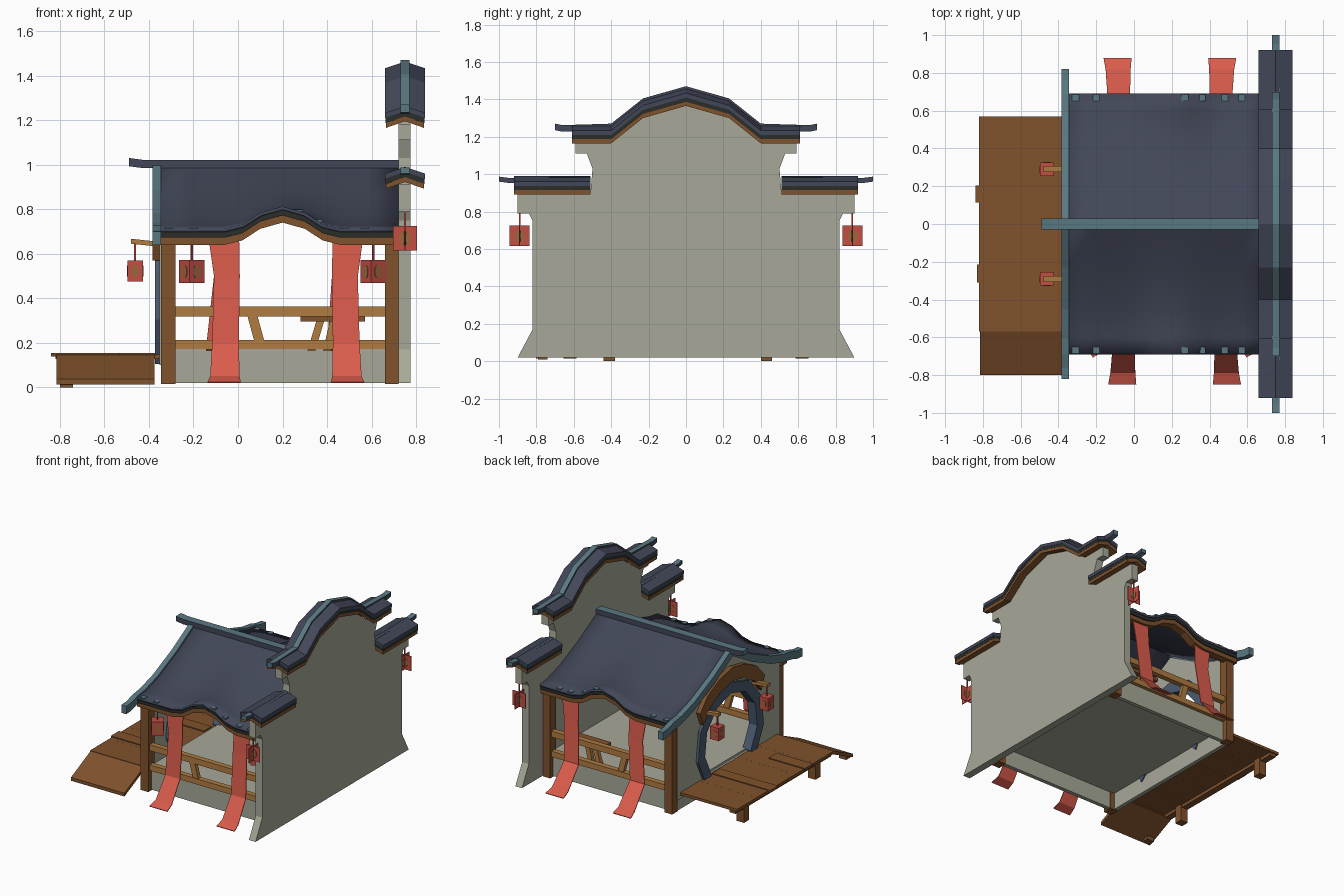
import bpy, bmesh, math
from mathutils import Matrix

if "Cube" in bpy.data.objects:
    bpy.data.objects.remove(bpy.data.objects["Cube"])


def mat(name, r, g, b):
    m = bpy.data.materials.new(name)
    lin = [((c / 255 + 0.055) / 1.055) ** 2.4 for c in (r, g, b)]
    m.diffuse_color = (*lin, 1)
    m.use_nodes = True
    m.node_tree.nodes["Principled BSDF"].inputs["Base Color"].default_value = m.diffuse_color
    return m


PLASTER = mat("plaster", 167, 169, 152)
WOOD = mat("brown wood", 128, 82, 44)
TAN = mat("light wood", 176, 124, 66)
SLATE = mat("slate tile", 66, 71, 88)
TEAL = mat("teal trim", 90, 120, 130)
DARK = mat("dark underlay", 42, 45, 42)
RED = mat("red cloth", 218, 92, 76)
LANTERN = mat("lantern red", 196, 78, 68)
GOLD = mat("dull gold", 158, 102, 62)
RING = mat("gate blue", 74, 90, 112)


def mesh(name, verts, faces, *mats):
    me = bpy.data.meshes.new(name)
    me.from_pydata(verts, [], faces)
    for m in mats:
        me.materials.append(m)
    bm = bmesh.new()
    bm.from_mesh(me)
    bmesh.ops.recalc_face_normals(bm, faces=bm.faces)
    bm.to_mesh(me)
    bm.free()
    ob = bpy.data.objects.new(name, me)
    bpy.context.collection.objects.link(ob)
    return ob


def sweep(name, path, section, axis, *mats, centre=0.0):
    """Carry a closed (across, dz) section along a path of (along, z)."""
    n, verts = len(section), []
    for u, z in path:
        for v, dz in section:
            verts.append((u, v + centre, z + dz) if axis == 'x' else (v + centre, u, z + dz))
    faces = [tuple(range(n)), tuple(range(len(verts) - n, len(verts)))]
    for i in range(len(path) - 1):
        for j in range(n):
            k = (j + 1) % n
            faces.append((i * n + j, i * n + k, i * n + n + k, i * n + n + j))
    return mesh(name, verts, faces, *mats)


def slab(name, outline, x0, x1, m):
    """Extrude a y-z outline from x0 to x1."""
    return sweep(name, [(x0, 0), (x1, 0)], outline, 'x', m)


def rect(v0, v1, z0, z1):
    return [(v0, z0), (v0, z1), (v1, z1), (v1, z0)]


def box(name, x0, x1, y0, y1, z0, z1, m):
    return slab(name, rect(y0, y1, z0, z1), x0, x1, m)


def strut(name, x0, z0, x1, z1, y, w, m):
    h, t = w / 2, 0.015
    v = [(x + a, y + b, z) for x, z in ((x0, z0), (x1, z1))
         for a, b in ((-h, -t), (h, -t), (h, t), (-h, t))]
    return mesh(name, v, [(0, 1, 2, 3), (4, 5, 6, 7)] +
                [(i, (i + 1) % 4, (i + 1) % 4 + 4, i + 4) for i in range(4)], m)


def mirror(pts):
    """Complete a y-z half outline, given from bottom to top at y > 0."""
    return pts + [(-y, z) for y, z in reversed(pts) if y > 0]


def ridge(name, path, w, dz0, dz1, axis, centre=0.0):
    ob = sweep(name, path, rect(-w, w, dz0, dz1), axis, TEAL, SLATE, centre=centre)
    for p in ob.data.polygons:   # upright side faces are tile coloured
        p.material_index = int(abs(p.normal.y if axis == 'x' else p.normal.x) > 0.7)


# Stepped end wall
slab("end_wall", mirror([(.9, .02), (.82, .17), (.82, .75), (.84, .79), (.9, .79), (.9, .91),
                         (.51, .91), (.5, 1.03), (.53, 1.11), (.59, 1.11), (.59, 1.18),
                         (.4, 1.18), (.23, 1.31), (0, 1.38)]), .72, .775, PLASTER)


# Tiled caps on the end wall: three chevron layers and a ridge
def chevron(w, h, z, t):
    return [(-w, z), (-w, z + t), (0, z + t + h), (w, z + t), (w, z), (0, z + h)]


def wall_cap(name, path, ridge_path, top):
    sweep(name + "_wood", path, chevron(.086, .03, 0, .022), 'y', WOOD, centre=.75)
    sweep(name + "_underlay", path, chevron(.087, .03, .022, .024), 'y', DARK, centre=.75)
    sweep(name + "_tiles", path, chevron(.09, .03, .044, .024), 'y', SLATE, centre=.75)
    ridge(name + "_ridge", ridge_path, .02, .07, top, 'y', centre=.75)


hump_up = mirror([(.4, 1.165), (.23, 1.3), (0, 1.365)])
wall_cap("upper_cap", [(.61, 1.165)] + hump_up + [(-.61, 1.165)],
         [(.7, 1.165), (.66, 1.157)] + hump_up + [(-.66, 1.157), (-.7, 1.165)], .105)
for s in (-1, 1):
    wall_cap("lower_cap", [(s * .51, .892), (s * .92, .892)],
             [(s * .51, .89), (s * .95, .883), (s, .89)], .097)

# Main roof with an arched rise in both eaves
PROFILE = [(0, 1.0), (.23, .87), (.45, .77), (.6, .725), (.69, .712)]
HUMP = [(-.36, 0), (-.2, 0), (-.06, 0), (.02, .02), (.1, .072), (.2, .1), (.3, .072),
        (.38, .02), (.46, 0), (.58, 0), (.72, 0)]
rows = [(-y, z) for y, z in reversed(PROFILE)] + PROFILE[1:]
verts = [(x, y, z + h * (abs(y) / .69) ** 2) for y, z in rows for x, h in HUMP]
n = len(HUMP)
roof = mesh("main_roof", verts, [(r * n + c, r * n + c + 1, r * n + n + c + 1, r * n + n + c)
                                 for r in range(len(rows) - 1) for c in range(n - 1)], SLATE)
if roof.data.polygons[0].normal.z < 0:
    roof.data.flip_normals()
sol = roof.modifiers.new("thickness", 'SOLIDIFY')
sol.thickness, sol.offset = .015, -1
bpy.context.view_layer.objects.active = roof
roof.select_set(True)
bpy.ops.object.shade_smooth_by_angle(angle=math.radians(35))
roof.select_set(False)
for s in (-1, 1):
    sweep("eave_underlay", HUMP, rect(s * .61, s * .683, .672, .7), 'x', DARK)
    sweep("eave_beam", HUMP, rect(s * .615, s * .675, .64, .675), 'x', WOOD)
    for x in (-.31, -.2, .27, .36, .48, .57):   # eave studs
        z = .712 + {.27: .078, .36: .033}.get(x, 0)
        sweep("eave_stud", [(x - .018, z), (x + .018, z)],
              rect(s * .65, s * .685, -.004, .008), 'x', TEAL)
ridge("main_ridge", [(-.49, .998), (-.43, .99), (-.3, .99), (.72, .99)], .03, -.005, .032, 'x')
barge = PROFILE + [(.76, .69), (.82, .685)]
sweep("gable_trim", [(-y, z) for y, z in reversed(barge)] + barge[1:],
      rect(-.02, .02, -.045, .014), 'y', TEAL, centre=-.365)

# Floor on a hollow skirt, corner posts and side railings
box("floor", -.33, .73, -.6, .6, .145, .165, PLASTER)
box("front_skirt", -.345, -.315, -.6, .6, .02, .15, PLASTER)
for s in (-1, 1):
    box("side_skirt", -.33, .73, s * .62, s * .59, .02, .165, PLASTER)
    y0, y1 = sorted((s * .585, s * .655))
    box("front_post", -.345, -.28, y0, y1, .015, .66, WOOD)
    box("rear_post", .66, .72, y0, y1, .015, .66, WOOD)
    box("lower_rail", -.28, .66, s * .62 - .02, s * .62 + .02, .17, .212, TAN)
    box("upper_rail", -.28, .66, s * .62 - .02, s * .62 + .02, .318, .362, TAN)
    strut("rail_strut", .095, .21, .065, .32, s * .62, .045, TAN)
strut("bench_leg", .33, .165, .37, .3, .54, .035, TAN)
strut("bench_leg", .40, .165, .43, .3, .54, .035, TAN)
box("bench_top", .28, .57, .48, .59, .295, .32, WOOD)


# Gate wall with round opening, ring and hood
def arc(r, steps=8, cz=.365):
    return [(r * math.cos(t), cz + r * math.sin(t))
            for t in (math.radians(-42 + 264 * i / steps) for i in range(steps + 1))]


outer = [(.25, .1), (.6, .1), (.6, .695), (.45, .74), (.23, .84), (0, .97)]
slab("gate_wall", mirror(outer) + arc(.35)[::-1], -.352, -.325, PLASTER)
slab("gate_ring", arc(.39) + arc(.31)[::-1], -.372, -.305, RING)
hood = mirror([(.38, .67), (.29, .77), (.15, .84), (0, .87)])
slab("gate_hood", hood + [(y * .9, z - .1) for y, z in reversed(hood)], -.384, -.35, WOOD)

# Deck planks, ramp and feet
for i in range(5):
    y = -.57 + i * .228
    box("deck_plank", -.82, -.33, y, y + .2275, .128, .148, WOOD)
for x0, x1, y0, y1 in ((-.84, -.36, .115, .205), (-.83, -.53, -.31, -.215)):
    box("loose_plank", x0, x1, y0, y1, .138, .155, WOOD)
sweep("ramp", [(-.57, .13), (-.8, .022)], rect(-.815, -.375, -.01, .015), 'y', WOOD)
box("deck_beam", -.80, -.75, -.56, .56, .105, .13, WOOD)
for y in (-.41, .43):
    box("deck_foot", -.8, -.74, y - .03, y + .03, 0, .13, WOOD)
box("ramp_foot", -.8, -.74, -.79, -.74, .01, .04, WOOD)


# Hanging lanterns with gold plates: solid boxes, or crossed thin panels
def lantern(x, y, z0, z1, w, hang, turn=0.0, crossed=False):
    h, cz = w / 2, (z0 + z1) / 2
    d, k, q = (.002 if crossed else h), (z1 - z0) * .27, w * .24
    disc = [(q * a, cz + k * b) for a, b in ((1, .5), (.5, 1), (-.5, 1), (-1, .5),
                                             (-1, -.5), (-.5, -1), (.5, -1), (1, -.5))]
    parts = [box("lantern_body", -h, h, -d, d, z0, z1, LANTERN),
             box("lantern_cord", -.004, .004, -.004, .004, z1, hang, LANTERN),
             slab("lantern_plate", disc, -d - .002, d + .002, GOLD),
             sweep("lantern_plate", [(-d - .002, 0), (d + .002, 0)], disc, 'y', GOLD)]
    if crossed:
        parts.append(box("lantern_cross", -d, d, -h, h, z0, z1, LANTERN))
    for p in parts:
        p.data.transform(Matrix.Translation((x, y, 0)) @ Matrix.Rotation(turn, 4, 'Z'))


for s in (-1, 1):
    lantern(.75, s * .89, .615, .725, .108, .8, crossed=True)
    lantern(-.462, s * .29, .475, .57, .07, .645)
    sweep("lantern_bracket", [(-.48, .645), (-.34, .63)],
          rect(s * .29 - .016, s * .29 + .016, 0, .022), 'x', TAN)
lantern(-.207, -.65, .468, .572, .082, .66, .6)
lantern(.607, -.65, .468, .572, .082, .66, .6)

# Cloth ribbons from the eaves to the ground
FALL = [(.655, .69), (.665, .5), (.69, .2), (.79, .05), (.85, .025)]
for s in (-1, 1):
    for x, lean in ((-.065, 1), (.495, -1)):
        verts = []
        for i, ((y, z), w) in enumerate(zip(FALL, (.07, .058, .06, .066, .074))):
            c = x + lean * .03 * (0, .5, .3, .2, .1)[i] - (.025 if s > 0 and z < .3 else 0)
            y += .03 if s > 0 and i > 2 else 0
            verts += [(c - w, s * y, z), (c + w, s * y, z)]
        rib = mesh("ribbon", verts, [(2 * i, 2 * i + 1, 2 * i + 3, 2 * i + 2)
                                     for i in range(len(FALL) - 1)], RED)
        rib.modifiers.new("thickness", 'SOLIDIFY').thickness = .006
